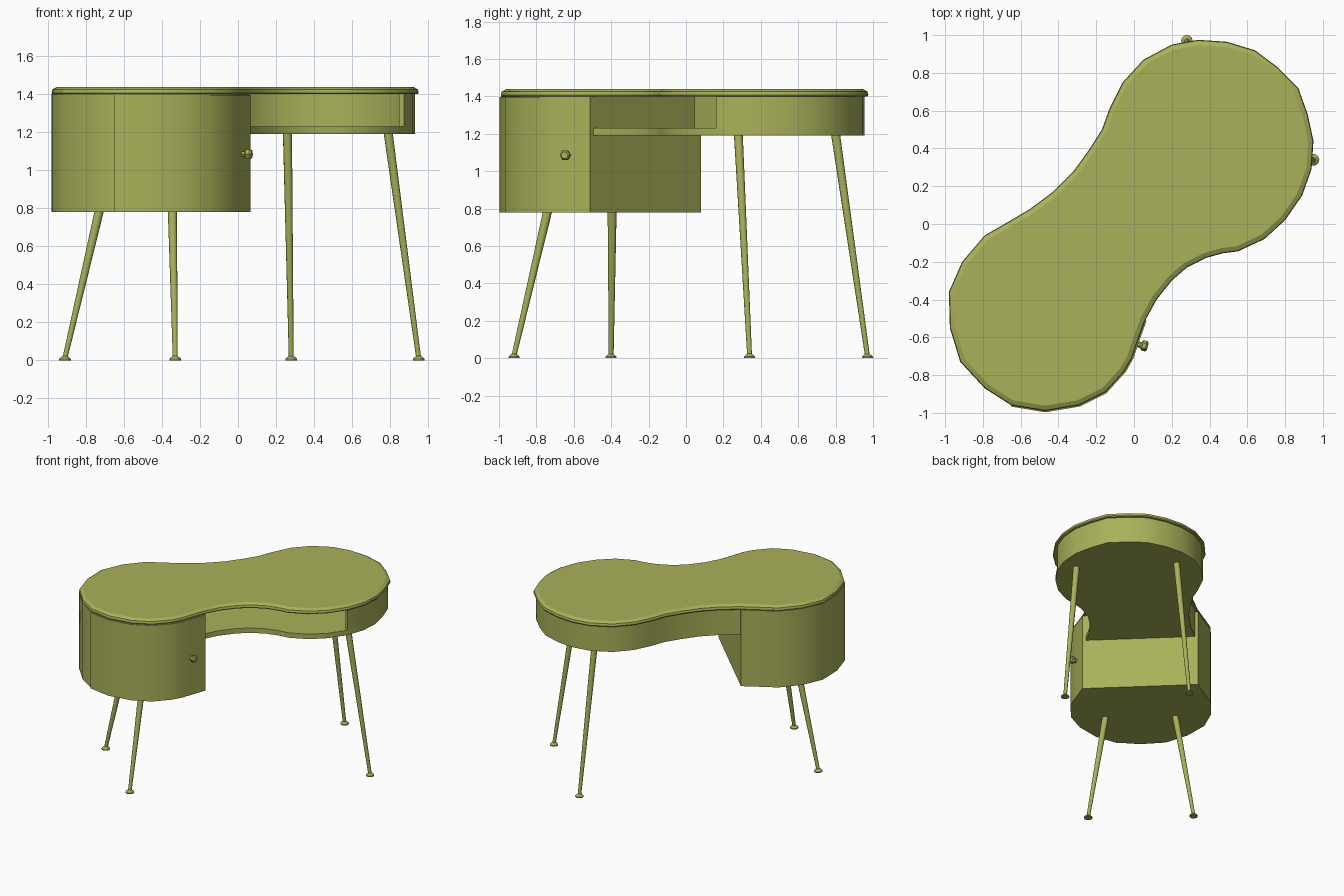
import bpy, bmesh, math
from mathutils import Vector

if "Cube" in bpy.data.objects:
    bpy.data.objects.remove(bpy.data.objects["Cube"])

mat = bpy.data.materials.new("olive_paint")
mat.diffuse_color = (0.40, 0.44, 0.10, 1)
mat.use_nodes = True
mat.node_tree.nodes["Principled BSDF"].inputs["Base Color"].default_value = mat.diffuse_color

# Kidney-shaped plan outline, clockwise from the back of the right lobe
P = [Vector(p) for p in [
    (.2, .95), (.34, .975), (.49, .965), (.64, .92), (.76, .83), (.87, .72), (.92, .58),
    (.95, .44), (.94, .29), (.89, .15), (.80, .02), (.69, -.08), (.55, -.145), (.47, -.155),
    (.38, -.18), (.28, -.23), (.2, -.3), (.12, -.4), (.06, -.51), (.02, -.62), (-.01, -.71),
    (-.05, -.78), (-.15, -.89), (-.29, -.96), (-.47, -.99), (-.65, -.96), (-.79, -.87),
    (-.92, -.73), (-.975, -.55), (-.98, -.36), (-.91, -.2), (-.79, -.06), (-.66, .015),
    (-.55, .08), (-.43, .17), (-.32, .28), (-.24, .39), (-.17, .5), (-.13, .61),
    (-.06, .75), (.05, .87)]]
N = len(P)
FRONT_CUT, BACK_CUT, DOOR_END, OPEN_END = 18, 33, 25, 9


def inset(d, start=0, end=N - 1):
    """Outline points start..end (wrapping), moved inward by d."""
    out = []
    for k in range(start, (end if end >= start else end + N) + 1):
        t = (P[(k + 1) % N] - P[(k - 1) % N]).normalized()
        out.append(P[k % N] + Vector((t.y, -t.x)) * d)
    return out


def loft(name, rings, angle=30):
    """Closed solid through equal-length rings of 3D points."""
    bm = bmesh.new()
    vs = [[bm.verts.new(p) for p in r] for r in rings]
    n = len(vs[0])
    for a, b in zip(vs, vs[1:]):
        for i in range(n):
            bm.faces.new((a[i], a[(i + 1) % n], b[(i + 1) % n], b[i]))
    bm.faces.new(vs[0])
    bm.faces.new(vs[-1])
    bmesh.ops.recalc_face_normals(bm, faces=bm.faces)
    me = bpy.data.meshes.new(name)
    bm.to_mesh(me)
    bm.free()
    ob = bpy.data.objects.new(name, me)
    me.materials.append(mat)
    bpy.context.collection.objects.link(ob)
    bpy.ops.object.select_all(action='DESELECT')
    ob.select_set(True)
    bpy.context.view_layer.objects.active = ob
    bpy.ops.object.shade_smooth_by_angle(angle=math.radians(angle))
    return ob


def slab(name, pts, z0, z1):
    return loft(name, [[(p.x, p.y, z) for p in pts] for z in (z0, z1)])


def turned(name, base, axis, profile, sides):
    """Round part: profile is (distance along axis, radius)."""
    base, axis = Vector(base), Vector(axis).normalized()
    q = axis.to_track_quat('Z', 'Y')
    rings = [[base + axis * h + q @ Vector((r * math.cos(a), r * math.sin(a), 0))
              for a in (math.tau * i / sides for i in range(sides))] for h, r in profile]
    return loft(name, rings, 40)


# Table top with a softened rim
loft("table_top", [[(p.x, p.y, z) for p in inset(d)]
                   for d, z in ((.005, 1.40), (0, 1.407), (.004, 1.425), (.028, 1.438))], 25)

# Cabinet under the left lobe, cut straight across the waist, with a curved door
slab("cabinet", inset(0, FRONT_CUT, BACK_CUT), .78, 1.40)
slab("cabinet_door", inset(-.007, FRONT_CUT, DOOR_END)
     + inset(.02, FRONT_CUT, DOOR_END)[::-1], .78, 1.397)
turned("door_knob", (.015, -.635, 1.085), (.96, -.24, 0),
       [(-.01, .016), (.022, .016), (.03, .027), (.05, .029), (.06, .02)], 6)

# Open shelf under the right lobe: floor plus wall around the back
slab("shelf_floor", inset(.02, BACK_CUT, FRONT_CUT), 1.19, 1.23)
slab("shelf_wall", inset(.02, BACK_CUT, OPEN_END)
     + inset(.05, BACK_CUT, OPEN_END)[::-1], 1.229, 1.401)

# Splayed tapered legs with small domed feet
legs = {"left_leg": ((-.91, -.40), (-.73, -.395, .785)),
        "front_leg": ((-.33, -.92), (-.345, -.74, .785)),
        "back_leg": ((.28, .97), (.26, .80, 1.195)),
        "right_leg": ((.95, .34), (.79, .28, 1.195))}
for name, (foot, top) in legs.items():
    base = Vector((*foot, .012))
    axis = Vector(top) - base
    turned(name, base, axis, [(0, .013), (axis.length, .024)], 12)
    turned(name + "_foot", (*foot, 0), (0, 0, 1),
           [(0, .031), (.008, .031), (.018, .02), (.024, .012)], 10)
